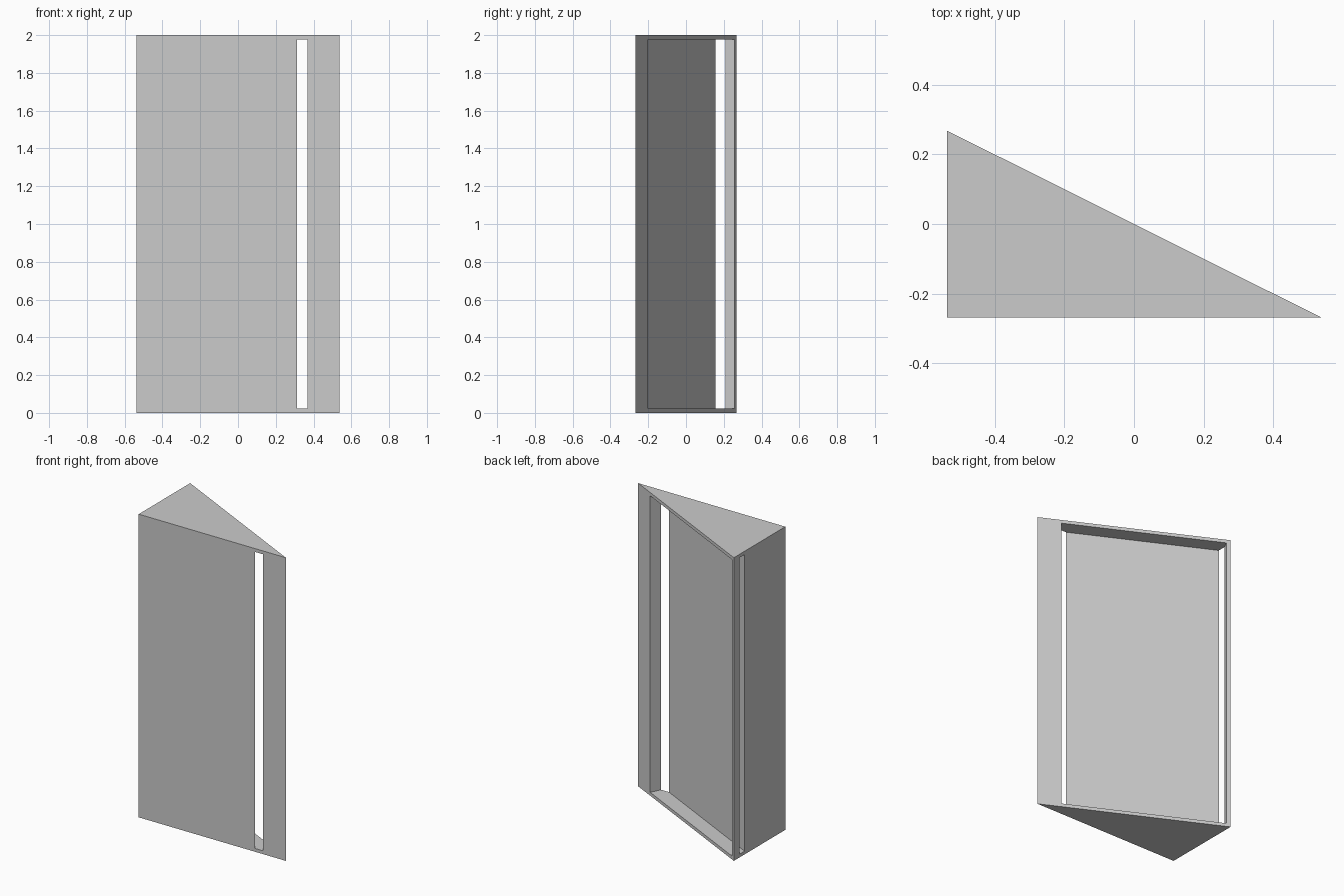
import bpy
import bmesh
import math
from mathutils import Matrix, Vector

cube = bpy.data.objects.get("Cube")
if cube:
    bpy.data.objects.remove(cube, do_unlink=True)

HX, HY, HEIGHT = 0.537, 0.268, 2.0   # half width, half depth, height
RIM, DEPTH = 0.022, 0.1              # end cap thickness, recess depth

grey = bpy.data.materials.new("light grey")
grey.use_nodes = True
colour = (0.6, 0.6, 0.6, 1)
grey.diffuse_color = colour
grey.node_tree.nodes["Principled BSDF"].inputs["Base Color"].default_value = colour


def make_object(name, bm):
    bmesh.ops.recalc_face_normals(bm, faces=bm.faces)
    mesh = bpy.data.meshes.new(name)
    bm.to_mesh(mesh)
    bm.free()
    mesh.materials.append(grey)
    obj = bpy.data.objects.new(name, mesh)
    bpy.context.collection.objects.link(obj)
    return obj


# Wedge body: a right triangle extruded upwards
bm = bmesh.new()
corners = [(-HX, -HY, 0), (HX, -HY, 0), (-HX, HY, 0)]
base = bm.faces.new([bm.verts.new(c) for c in corners])
top = bmesh.ops.extrude_face_region(bm, geom=[base])["geom"]
bmesh.ops.translate(bm, vec=(0, 0, HEIGHT),
                    verts=[v for v in top if isinstance(v, bmesh.types.BMVert)])
body = make_object("wedge_body", bm)

# Recess cutter: a box lying along the sloping back, breaking through two walls
start = Vector((-0.5136, 0.2568, 0))
end = Vector((0.402, -0.201, 0))
slope = math.atan2(end.y - start.y, end.x - start.x)
place = Matrix.Translation((start + end) / 2 + Vector((0, 0, HEIGHT / 2)))
size = Matrix.Diagonal(((end - start).length, 2 * DEPTH, HEIGHT - 2 * RIM, 1))
bm = bmesh.new()
bmesh.ops.create_cube(bm, size=1, matrix=place @ Matrix.Rotation(slope, 4, "Z") @ size)
cutter = make_object("recess_cutter", bm)
cutter.hide_render = True

# Cut the recess and drop the helper
cut = body.modifiers.new("recess", "BOOLEAN")
cut.operation = "DIFFERENCE"
cut.solver = "EXACT"
cut.object = cutter
bpy.context.view_layer.objects.active = body
body.select_set(True)
bpy.ops.object.modifier_apply(modifier=cut.name)
bpy.data.objects.remove(cutter, do_unlink=True)
